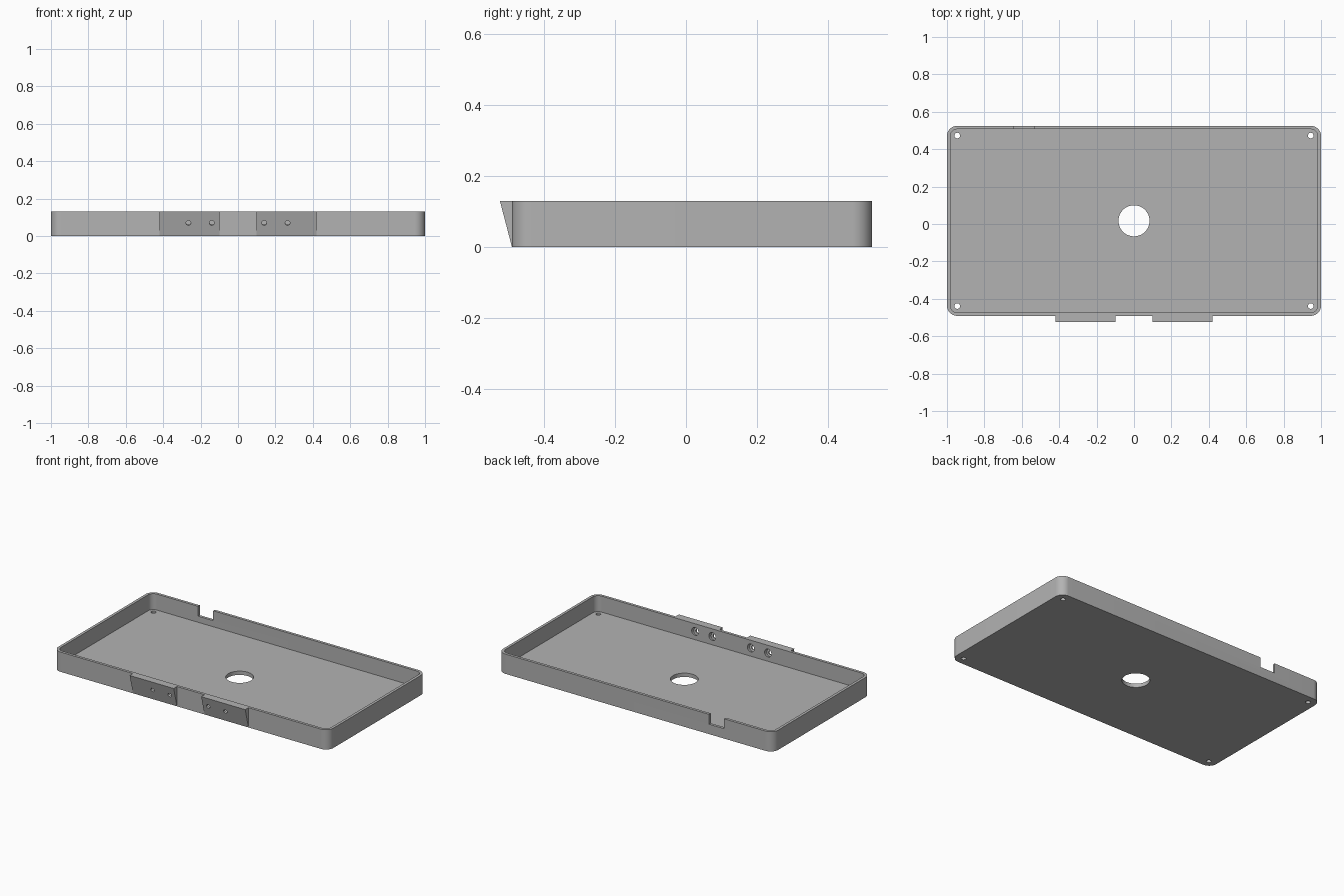
import bpy
import bmesh
import math
from mathutils import Matrix, Vector

if "Cube" in bpy.data.objects:
    bpy.data.objects.remove(bpy.data.objects["Cube"], do_unlink=True)

HEIGHT, FLOOR, WALL = 0.13, 0.025, 0.018
FRONT, BACK = -0.491, 0.525
MID_Y = (FRONT + BACK) / 2
HALF_Y = (BACK - FRONT) / 2
LEAN = 0.034                      # overhang of the sloped pads at the top
TILT = math.atan2(LEAN, HEIGHT)

grey = bpy.data.materials.new("plain grey")
grey.use_nodes = True
colour = (0.45, 0.45, 0.45, 1)
grey.diffuse_color = colour
grey.node_tree.nodes["Principled BSDF"].inputs["Base Color"].default_value = colour


def finish(name, bm):
    bmesh.ops.recalc_face_normals(bm, faces=bm.faces)
    mesh = bpy.data.meshes.new(name)
    bm.to_mesh(mesh)
    bm.free()
    mesh.materials.append(grey)
    obj = bpy.data.objects.new(name, mesh)
    bpy.context.collection.objects.link(obj)
    return obj


def prism(name, points, offset):
    """Extrude a closed outline of 3D points along an offset."""
    bm = bmesh.new()
    face = bm.faces.new([bm.verts.new(p) for p in points])
    new = bmesh.ops.extrude_face_region(bm, geom=[face])["geom"]
    verts = [v for v in new if isinstance(v, bmesh.types.BMVert)]
    bmesh.ops.translate(bm, verts=verts, vec=offset)
    return finish(name, bm)


def rounded_block(name, half_x, half_y, radius, z0, z1):
    points = []
    for i, (sx, sy) in enumerate([(1, 1), (-1, 1), (-1, -1), (1, -1)]):
        for k in range(13):
            a = math.pi / 2 * (i + k / 12)
            points.append((sx * (half_x - radius) + radius * math.cos(a),
                           MID_Y + sy * (half_y - radius) + radius * math.sin(a), z0))
    return prism(name, points, (0, 0, z1 - z0))


def drill(name, centre, radius, depth, tilt=0.0, sides=32):
    bm = bmesh.new()
    matrix = Matrix.Translation(centre) @ Matrix.Rotation(tilt, 4, 'X')
    bmesh.ops.create_cone(bm, cap_ends=True, segments=sides, radius1=radius,
                          radius2=radius, depth=depth, matrix=matrix)
    return finish(name, bm)


def cut(target, cutters):
    for c in cutters:
        c.hide_render = True
        mod = target.modifiers.new("cut", 'BOOLEAN')
        mod.operation, mod.solver, mod.object = 'DIFFERENCE', 'EXACT', c
    bpy.context.view_layer.update()
    deps = bpy.context.evaluated_depsgraph_get()
    mesh = bpy.data.meshes.new_from_object(target.evaluated_get(deps))
    target.modifiers.clear()
    target.data = mesh


# Open tray with rounded corners
tray = rounded_block("tray", 1, HALF_Y, 0.055, 0, HEIGHT)
cavity = rounded_block("cavity_cutter", 1 - WALL, HALF_Y - WALL, 0.037, FLOOR, HEIGHT + 0.1)

# Sloped pads on the front wall
pads = []
for side, x in (("right", -0.42), ("left", 0.10)):
    outline = [(x, FRONT, 0), (x, FRONT, HEIGHT), (x, FRONT - LEAN, HEIGHT)]
    pads.append(prism(side + "_front_pad", outline, (0.32, 0, 0)))

# Floor holes: large centre opening and four corner screw holes
floor_holes = [drill("centre_cutter", (0, MID_Y, 0), 0.083, 0.2, sides=64)]
for sx in (-1, 1):
    for sy in (-1, 1):
        floor_holes.append(drill("screw_cutter", (sx * 0.945, MID_Y + sy * 0.456, 0), 0.015, 0.2))

# Cable notch in the back wall
notch = prism("notch_cutter", [(-0.645, 0.45, 0.065), (-0.535, 0.45, 0.065),
                               (-0.535, 0.6, 0.065), (-0.645, 0.6, 0.065)], (0, 0, 0.2))

# Stepped holes through the front wall, square to the sloped pads
front_holes = []
axis = Vector((0, math.cos(TILT), math.sin(TILT)))
outer = Vector((0, FRONT - LEAN * 0.07 / HEIGHT, 0.07))
for x in (-0.265, -0.14, 0.14, 0.265):
    face_point = outer + Vector((x, 0, 0))
    front_holes.append(drill("bore_cutter", face_point, 0.013, 0.2, TILT - math.pi / 2))
    front_holes.append(drill("counterbore_cutter", face_point + axis * 0.062,
                             0.025, 0.1, TILT - math.pi / 2))

cut(tray, [cavity, notch] + floor_holes + front_holes)
for pad in pads:
    cut(pad, front_holes)
for helper in [cavity, notch] + floor_holes + front_holes:
    bpy.data.objects.remove(helper, do_unlink=True)

# Smooth the curved walls and keep the edges sharp
bpy.ops.object.select_all(action='DESELECT')
for obj in [tray] + pads:
    obj.select_set(True)
bpy.context.view_layer.objects.active = tray
bpy.ops.object.shade_smooth_by_angle(angle=math.radians(30))
